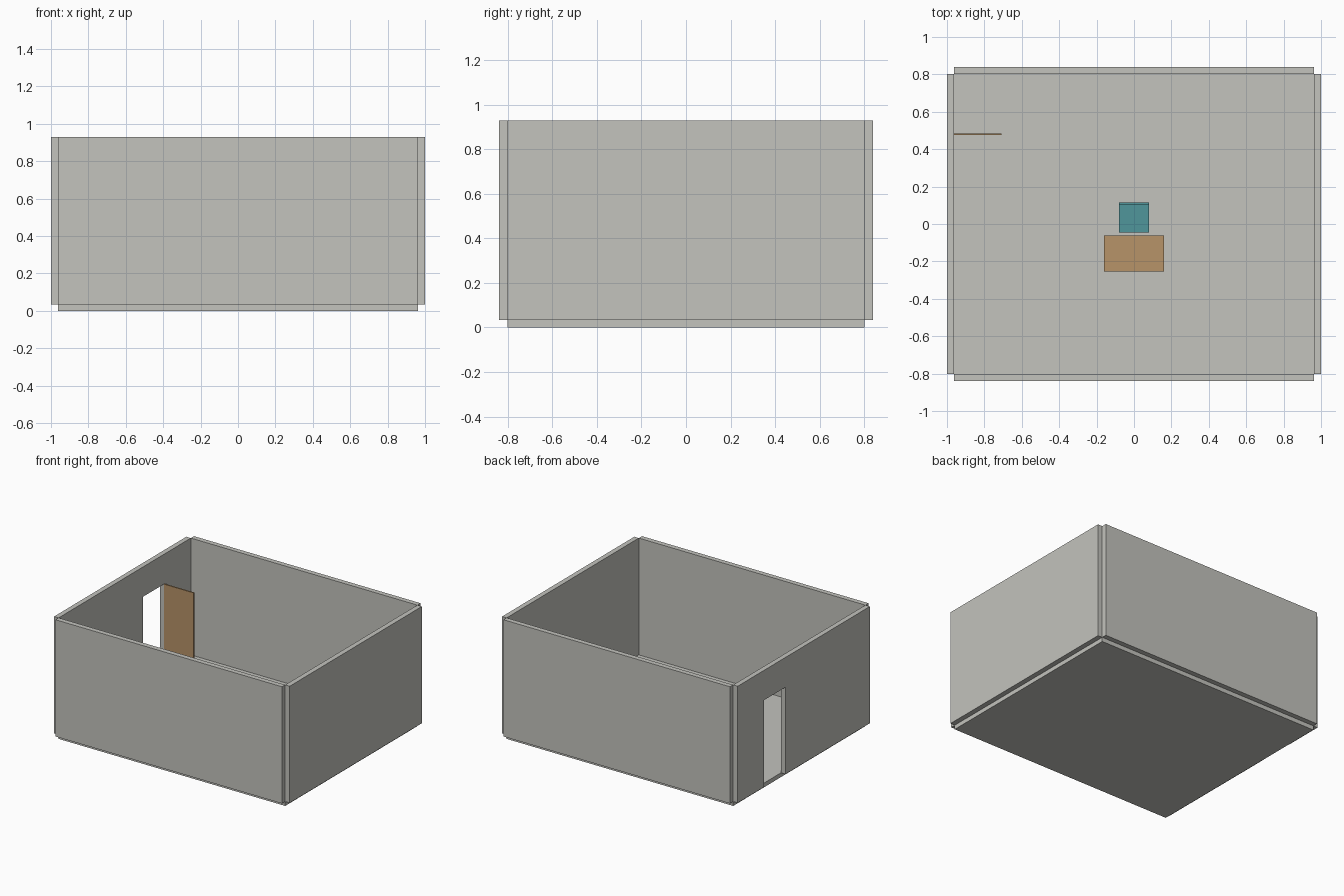
import bpy
import bmesh
from mathutils import Vector

if "Cube" in bpy.data.objects:
    bpy.data.objects.remove(bpy.data.objects["Cube"], do_unlink=True)


def material(name, rgb):
    mat = bpy.data.materials.new(name)
    mat.use_nodes = True
    color = (*rgb, 1.0)
    mat.diffuse_color = color
    mat.node_tree.nodes["Principled BSDF"].inputs["Base Color"].default_value = color
    return mat


plaster = material("warm_grey", (0.546, 0.546, 0.51))
wood = material("wood_brown", (0.474, 0.292, 0.138))
teal = material("teal", (0.08, 0.305, 0.33))


def finish(name, bm, mat):
    bmesh.ops.recalc_face_normals(bm, faces=bm.faces)
    mesh = bpy.data.meshes.new(name)
    bm.to_mesh(mesh)
    bm.free()
    mesh.materials.append(mat)
    obj = bpy.data.objects.new(name, mesh)
    bpy.context.scene.collection.objects.link(obj)
    return obj


def box(name, low, high, mat):
    """Box between two opposite corners."""
    low, high = Vector(low), Vector(high)
    bm = bmesh.new()
    bmesh.ops.create_cube(bm, size=1.0)
    bmesh.ops.scale(bm, vec=high - low, verts=bm.verts)
    bmesh.ops.translate(bm, vec=(low + high) / 2, verts=bm.verts)
    return finish(name, bm, mat)


def side_profile(name, points, x_low, x_high, mat):
    """Extrude a y-z outline along x."""
    bm = bmesh.new()
    face = bm.faces.new([bm.verts.new((x_low, y, z)) for y, z in points])
    grown = bmesh.ops.extrude_face_region(bm, geom=[face])["geom"]
    moved = [v for v in grown if isinstance(v, bmesh.types.BMVert)]
    bmesh.ops.translate(bm, vec=(x_high - x_low, 0, 0), verts=moved)
    return finish(name, bm, mat)


def legs(prefix, x, y_front, y_back, top, size, mat):
    """Four square legs set flush with the corners."""
    for side, x_low in (("right", -x), ("left", x - size)):
        for end, y_low in (("front", y_front), ("back", y_back - size)):
            box(f"{prefix}_leg_{end}_{side}", (x_low, y_low, FLOOR),
                (x_low + size, y_low + size, top), mat)


# Room dimensions
IN_X, IN_Y = 0.9615, 0.801
WALL = 0.0385
FLOOR, TOP = 0.033, 0.929
DOOR_FRONT, DOOR_BACK, DOOR_TOP = 0.222, 0.48, 0.70

# Floor slab and solid walls
box("floor", (-IN_X, -IN_Y, 0), (IN_X, IN_Y, FLOOR), plaster)
box("front_wall", (-IN_X, -IN_Y - WALL, FLOOR), (IN_X, -IN_Y, TOP), plaster)
box("back_wall", (-IN_X, IN_Y, FLOOR), (IN_X, IN_Y + WALL, TOP), plaster)
box("left_wall", (IN_X, -IN_Y, FLOOR), (IN_X + WALL, IN_Y, TOP), plaster)

# Wall with the doorway
doorway_outline = [
    (-IN_Y, FLOOR), (DOOR_FRONT, FLOOR), (DOOR_FRONT, DOOR_TOP),
    (DOOR_BACK, DOOR_TOP), (DOOR_BACK, FLOOR), (IN_Y, FLOOR),
    (IN_Y, TOP), (-IN_Y, TOP),
]
side_profile("right_wall", doorway_outline, -IN_X - WALL, -IN_X, plaster)

# Door leaf standing open into the room
box("door", (-IN_X, DOOR_BACK - 0.005, FLOOR), (-0.709, DOOR_BACK + 0.005, DOOR_TOP), wood)

# Desk
DESK_X, DESK_FRONT, DESK_BACK, DESK_TOP = 0.16, -0.253, -0.062, 0.27
box("desk_top", (-DESK_X, DESK_FRONT, DESK_TOP - 0.014),
    (DESK_X, DESK_BACK, DESK_TOP), wood)
legs("desk", DESK_X, DESK_FRONT, DESK_BACK, DESK_TOP - 0.014, 0.016, wood)

# Chair facing the desk
CHAIR_X, CHAIR_FRONT, CHAIR_BACK, SEAT = 0.08, -0.045, 0.115, 0.18
box("chair_seat", (-CHAIR_X, CHAIR_FRONT, SEAT - 0.014),
    (CHAIR_X, CHAIR_BACK, SEAT), teal)
box("chair_backrest", (-CHAIR_X, CHAIR_BACK - 0.012, SEAT),
    (CHAIR_X, CHAIR_BACK, 0.32), teal)
legs("chair", CHAIR_X, CHAIR_FRONT, CHAIR_BACK, SEAT - 0.014, 0.012, teal)
